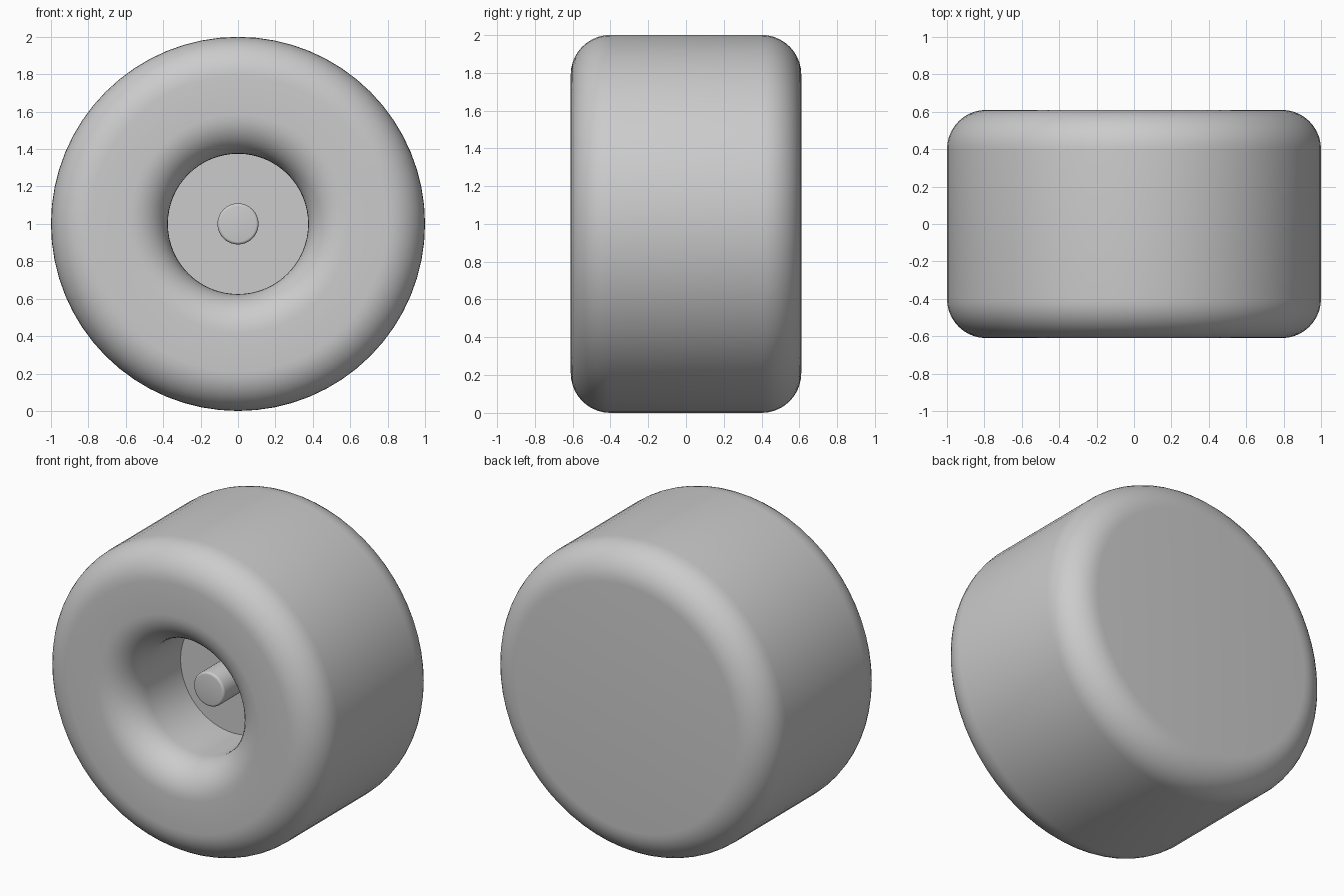
import bpy, bmesh
from math import cos, sin, pi, radians
from mathutils import Matrix, Vector

cube = bpy.data.objects.get("Cube")
if cube:
    bpy.data.objects.remove(cube)

grey = bpy.data.materials.new("plain grey")
grey.use_nodes = True
grey.diffuse_color = (0.6, 0.6, 0.6, 1)
grey.node_tree.nodes["Principled BSDF"].inputs["Base Color"].default_value = (0.6, 0.6, 0.6, 1)

HALF, ROUND, BORE, FLOOR = 0.61, 0.21, 0.375, -0.05


def arc(radius, y, start, end, size=ROUND, steps=10):
    """Quarter-round in the (radius, y) plane, angles in degrees."""
    angles = [radians(start + (end - start) * i / steps) for i in range(steps + 1)]
    return [(radius + size * cos(a), y + size * sin(a)) for a in angles]


def lathe(name, profile, segments):
    """Spin a (radius, y) profile around the y axis, centred at z = 1."""
    bm = bmesh.new()
    verts = [bm.verts.new((r, y, 0)) for r, y in profile]
    edges = [bm.edges.new(pair) for pair in zip(verts, verts[1:])]
    bmesh.ops.spin(bm, geom=verts + edges, cent=(0, 0, 0), axis=(0, 1, 0),
                   angle=2 * pi, steps=segments)
    bmesh.ops.remove_doubles(bm, verts=bm.verts, dist=0.0005)
    bmesh.ops.recalc_face_normals(bm, faces=bm.faces)
    bmesh.ops.transform(bm, matrix=Matrix.Translation(Vector((0, 0, 1))), verts=bm.verts)
    mesh = bpy.data.meshes.new(name)
    bm.to_mesh(mesh)
    bm.free()
    mesh.materials.append(grey)
    obj = bpy.data.objects.new(name, mesh)
    bpy.context.collection.objects.link(obj)
    bpy.ops.object.select_all(action='DESELECT')
    obj.select_set(True)
    bpy.context.view_layer.objects.active = obj
    bpy.ops.object.shade_smooth_by_angle(angle=radians(35))
    return obj


# Wheel body: closed back, rounded shoulders, and a round-lipped bore in front
shoulder, inner = 1 - ROUND, HALF - ROUND
body = ([(0, HALF)]
        + arc(shoulder, inner, 90, 0)
        + arc(shoulder, -inner, 0, -90)
        + arc(BORE + ROUND, -inner, 270, 180)
        + [(BORE, FLOOR), (0, FLOOR)])
lathe("wheel_body", body, 64)

# Axle pin standing on the bore floor, with a softened tip
pin_r, tip, soft = 0.11, -0.30, 0.015
pin = ([(pin_r, FLOOR + 0.02)]
       + arc(pin_r - soft, tip + soft, 0, -90, soft, 4)
       + [(0, tip)])
lathe("axle_pin", pin, 32)
